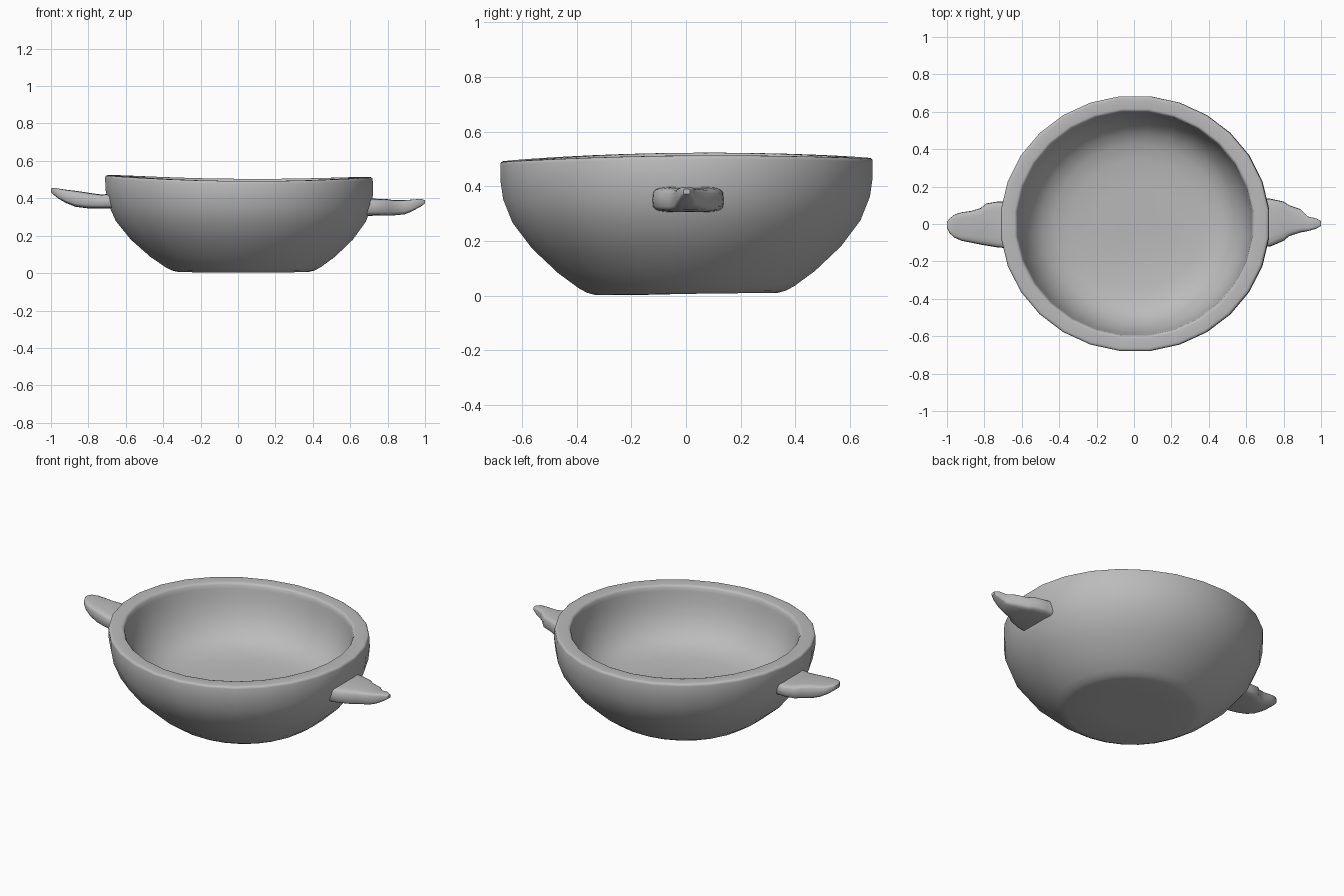
import bpy, bmesh, math

cube = bpy.data.objects.get("Cube")
if cube:
    bpy.data.objects.remove(cube)

clay = bpy.data.materials.new("grey clay")
clay.use_nodes = True
GREY = (0.5, 0.5, 0.5, 1)
clay.diffuse_color = GREY
clay.node_tree.nodes["Principled BSDF"].inputs["Base Color"].default_value = GREY


def loft(name, rings, angle):
    """Skin a list of closed rings and cap both ends."""
    bm = bmesh.new()
    loops = [[bm.verts.new(p) for p in ring] for ring in rings]
    for a, b in zip(loops, loops[1:]):
        for i in range(len(a)):
            j = (i + 1) % len(a)
            bm.faces.new((a[i], a[j], b[j], b[i]))
    bm.faces.new(loops[0])
    bm.faces.new(loops[-1])
    bmesh.ops.recalc_face_normals(bm, faces=bm.faces)
    mesh = bpy.data.meshes.new(name)
    bm.to_mesh(mesh)
    bm.free()
    obj = bpy.data.objects.new(name, mesh)
    bpy.context.collection.objects.link(obj)
    mesh.materials.append(clay)
    bpy.ops.object.select_all(action='DESELECT')
    obj.select_set(True)
    bpy.context.view_layer.objects.active = obj
    bpy.ops.object.shade_smooth_by_angle(angle=math.radians(angle))
    return obj


# Bowl: outer wall up, over the flat rim, down the inside to a shallow floor
PROFILE = [(0.25, 0.01), (0.49, 0.01), (0.535, 0.018), (0.58, 0.035), (0.69, 0.09),
           (0.83, 0.18), (0.935, 0.275), (0.985, 0.36), (1, 0.43), (1, 0.488),
           (0.997, 0.496), (0.988, 0.5), (0.975, 0.501), (0.9, 0.501), (0.888, 0.499),
           (0.878, 0.49), (0.872, 0.47), (0.86, 0.42), (0.83, 0.35), (0.78, 0.285),
           (0.71, 0.235), (0.62, 0.205), (0.5, 0.188), (0.3, 0.18), (0.1, 0.178)]


def bowl_ring(r, z, n=28):
    ring = []
    up = (z / 0.5) ** 2
    for i in range(n):
        a = math.tau * (i + 0.5) / n
        c, s = math.cos(a), math.sin(a)
        # rim rises slightly at the handles, base leans slightly
        lift = up * (0.02 * c * c - 0.005 * c + 0.006 * s) + (1 - up) * 0.004 * s
        ring.append((0.72 * r * c + 0.025 * (1 - z / 0.5) + 0.004,
                     0.685 * r * s + 0.002, z + lift - 0.003))
    return ring


loft("bowl", [bowl_ring(r, z) for r, z in PROFILE], 60)


# Handles: rounded sections given as x, y min, y max, z min, z max
def handle(name, stations, n=20):
    def section(x, y0, y1, z0, z1):
        pts = []
        for i in range(n):
            a = math.tau * i / n
            c, s = math.cos(a), math.sin(a)
            u = math.copysign(abs(c) ** 0.45, c)
            v = math.copysign(abs(s) ** 0.45, s)
            pts.append((x, (y0 + y1) / 2 + u * (y1 - y0) / 2,
                        (z0 + z1) / 2 + v * (z1 - z0) / 2))
        return pts
    loft(name, [section(*st) for st in stations], 50)


handle("right_handle", [
    (-0.67, -0.13, 0.12, 0.345, 0.425), (-0.73, -0.125, 0.12, 0.345, 0.42),
    (-0.79, -0.115, 0.11, 0.345, 0.428), (-0.82, -0.11, 0.085, 0.348, 0.433),
    (-0.87, -0.1, 0.07, 0.355, 0.44), (-0.92, -0.09, 0.063, 0.375, 0.446),
    (-0.96, -0.073, 0.05, 0.398, 0.452), (-0.985, -0.05, 0.03, 0.418, 0.456),
    (-1, -0.02, 0.01, 0.432, 0.452)])
handle("left_handle", [
    (0.67, -0.125, 0.14, 0.305, 0.4), (0.73, -0.12, 0.135, 0.307, 0.398),
    (0.8, -0.09, 0.12, 0.307, 0.395), (0.83, -0.065, 0.1, 0.308, 0.39),
    (0.89, -0.045, 0.08, 0.314, 0.39), (0.93, -0.038, 0.04, 0.33, 0.393),
    (0.975, -0.025, 0.03, 0.355, 0.397), (1, -0.01, 0.015, 0.372, 0.39)])
